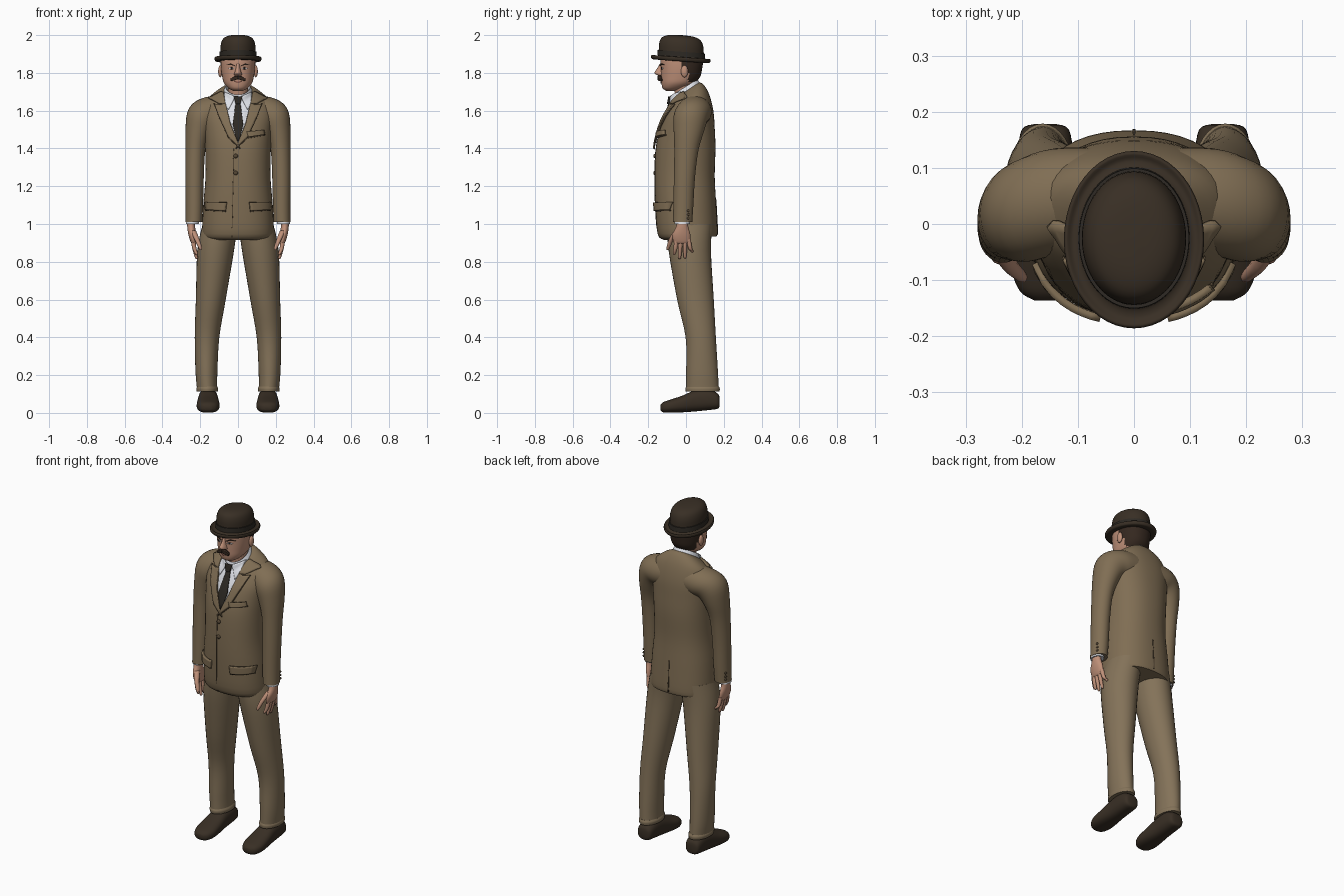
import bpy, bmesh, math
from mathutils import Vector, Matrix
from mathutils.bvhtree import BVHTree

cube = bpy.data.objects.get("Cube")
if cube:
    bpy.data.objects.remove(cube, do_unlink=True)


def material(name, *rgb):
    mat = bpy.data.materials.new(name)
    mat.use_nodes = True
    mat.diffuse_color = (*rgb, 1)
    mat.node_tree.nodes["Principled BSDF"].inputs["Base Color"].default_value = (*rgb, 1)
    return mat


JACKET = material("jacket_tan", .215, .155, .088)
TROUSER = material("trouser_tan", .23, .17, .10)
FELT = material("dark_brown_felt", .04, .028, .018)
SKIN = material("skin", .52, .28, .19)
HAIR = material("hair", .035, .021, .014)
WHITE = material("shirt_white", .76, .78, .83)
TIE = material("tie_dark", .026, .022, .017)
SEAM = material("seam_brown", .09, .063, .036)
LIP = material("lip", .36, .15, .11)
surfaces = {}


def finish(name, bm, mats, angle=50):
    """Turn a bmesh into a smooth shaded object and remember its surface."""
    bmesh.ops.recalc_face_normals(bm, faces=bm.faces)
    mesh = bpy.data.meshes.new(name)
    bm.to_mesh(mesh)
    surfaces[name] = BVHTree.FromBMesh(bm)
    bm.free()
    obj = bpy.data.objects.new(name, mesh)
    bpy.context.collection.objects.link(obj)
    for mat in mats:
        mesh.materials.append(mat)
    bpy.ops.object.select_all(action='DESELECT')
    obj.select_set(True)
    bpy.context.view_layer.objects.active = obj
    bpy.ops.object.shade_smooth_by_angle(angle=math.radians(angle))
    return obj


def spline(rings, steps):
    """Smoothly interpolate the ring settings."""
    out = []
    for i in range(len(rings) - 1):
        p = [Vector(rings[min(max(i + k, 0), len(rings) - 1)]) for k in (-1, 0, 1, 2)]
        for j in range(steps):
            t = j / steps
            m0, m1 = (p[2] - p[0]) / 2, (p[3] - p[1]) / 2
            d = p[2] - p[1]
            out.append(p[1] + m0 * t + (3 * d - 2 * m0 - m1) * t * t + (m0 + m1 - 2 * d) * t ** 3)
    return out + [Vector(rings[-1])]


def loft(name, rings, mats, side=1, power=2.0, seg=32, steps=4, rule=None):
    """Rings: x, y, z, half width, half depth, tilt about y, pitch about x."""
    bm = bmesh.new()
    loops = []
    for x, y, z, a, b, tilt, pitch in spline(rings, steps):
        rot = Matrix.Rotation(math.radians(-tilt), 3, 'Y') @ Matrix.Rotation(math.radians(pitch), 3, 'X')
        loop = []
        for k in range(seg):
            c, s = math.cos(k * math.tau / seg), math.sin(k * math.tau / seg)
            p = Vector((math.copysign(abs(c) ** (2 / power), c) * a,
                        math.copysign(abs(s) ** (2 / power), s) * b, 0))
            p = rot @ p + Vector((x, y, z))
            loop.append(bm.verts.new((p.x * side, p.y, p.z)))
        loops.append(loop)
    for lo, hi in zip(loops, loops[1:]):
        for k in range(seg):
            n = (k + 1) % seg
            bm.faces.new((lo[k], lo[n], hi[n], hi[k]))
    bm.faces.new(loops[0])
    bm.faces.new(loops[-1])
    if rule:
        for f in bm.faces:
            f.material_index = rule(f.calc_center_median())
    return finish(name, bm, mats)


def body(name, rows, mats, **kw):
    """Centred loft from rows of z, front y, back y, half width, pitch."""
    rings = [(0, (f + b) / 2, z, w, (b - f) / 2 / math.cos(math.radians(p)), 0, p) for z, f, b, w, p in rows]
    return loft(name, rings, mats, **kw)


def patch(name, outline, targets, mat, lift=.004, side=1, thick=.005, back=False):
    """Lay a flat x-z outline on the front or back of other parts."""
    bm = bmesh.new()
    face = bm.faces.new([bm.verts.new((x * side, 0, z)) for x, z in outline])
    bmesh.ops.triangulate(bm, faces=[face])
    bmesh.ops.subdivide_edges(bm, edges=bm.edges[:], cuts=6, use_grid_fill=True)
    way = -1 if back else 1
    for v in bm.verts[:]:
        hits = [surfaces[t].ray_cast(Vector((v.co.x, -way, v.co.z)), Vector((0, way, 0)))[0] for t in targets]
        ys = [h.y * way for h in hits if h]
        if ys:
            v.co.y = (min(ys) - lift) * way
        else:
            bm.verts.remove(v)
    obj = finish(name, bm, [mat])
    solid = obj.modifiers.new("thickness", 'SOLIDIFY')
    solid.thickness, solid.offset = thick, 0
    return obj


def blob(name, loc, size, mat):
    bm = bmesh.new()
    bmesh.ops.create_uvsphere(bm, u_segments=16, v_segments=10, radius=1,
                              matrix=Matrix.Translation(loc) @ Matrix.Diagonal((*size, 1)))
    return finish(name, bm, [mat])


# Jacket body, collar and neck
body("jacket", [(.925, -.115, .162, .182, 4), (.955, -.15, .167, .19, 3), (1.1, -.163, .16, .184, 0),
                (1.25, -.166, .152, .172, 0), (1.4, -.16, .156, .174, 0), (1.5, -.142, .152, .18, 3),
                (1.58, -.118, .145, .185, 8), (1.65, -.09, .122, .165, 20),
                (1.69, -.078, .092, .11, 30), (1.705, -.066, .07, .075, 33)], [JACKET], power=2.3, seg=48)
body("neck", [(1.65, -.05, .055, .054, 20), (1.78, -.07, .05, .052, 0)], [SKIN])
body("collar", [(1.66, -.085, .085, .086, 32), (1.69, -.08, .078, .08, 32), (1.72, -.073, .062, .067, 32),
                (1.722, -.068, .057, .062, 32), (1.69, -.06, .05, .056, 32)], [WHITE])

# Paired limbs
for side, word in ((1, "left"), (-1, "right")):
    loft(word + "_sleeve", [(.05, .05, 1.6, .085, .085, 80, 0), (.14, .04, 1.59, .088, .095, 65, 0),
                            (.19, .025, 1.56, .088, .092, 40, 0), (.213, .015, 1.49, .067, .08, 15, 0),
                            (.226, .002, 1.39, .053, .064, 2, 0), (.23, -.008, 1.25, .049, .056, 0, 0),
                            (.231, -.014, 1.1, .046, .053, 0, 0), (.233, -.018, 1.01, .044, .051, 0, 0)],
         [JACKET], side)
    loft(word + "_shirt_cuff", [(.24, -.02, 1.03, .034, .04, 0, 0), (.242, -.02, 1.0, .034, .04, 0, 0)],
         [WHITE], side, steps=1)
    loft(word + "_palm", [(.246, -.018, 1.03, .022, .03, 0, 0), (.248, -.02, .99, .021, .031, 0, 0),
                          (.243, -.024, .945, .02, .047, 0, 0), (.236, -.022, .905, .015, .045, 0, 0),
                          (.233, -.02, .895, .009, .036, 0, 0)], [SKIN], side, seg=20)
    fingers = [("index", -.05, -.062, .835), ("middle", -.028, -.034, .815),
               ("ring", -.006, -.005, .818), ("little", .013, .032, .848)]
    for label, y, tip, z in fingers:
        loft(f"{word}_{label}_finger", [(.238, y, .92, .012, .013, 0, 0), (.231, (y + tip) / 2, .87, .011, .011, 0, 0),
                                        (.22, tip, z + .008, .008, .008, 0, 0), (.219, tip, z, .003, .003, 0, 0)],
             [SKIN], side, seg=10, steps=3)
    loft(word + "_thumb", [(.238, -.045, .965, .016, .018, 0, 0), (.22, -.075, .925, .014, .014, 0, 0),
                           (.2, -.094, .875, .01, .01, 0, 0), (.198, -.097, .862, .004, .004, 0, 0)],
         [SKIN], side, seg=10, steps=3)
    for k in range(3):
        blob(f"{word}_cuff_button_{k}", (.27 * side, .012, 1.03 + k * .02), (.006, .007, .007), SEAM)

    # Trouser leg with a turned hem
    loft(word + "_trouser_leg", [(.095, .02, 1.0, .092, .12, 0, 0), (.118, .02, .86, .097, .112, 0, 0),
                                 (.144, .05, .6, .079, .097, 0, 0), (.164, .078, .4, .065, .08, 0, 0),
                                 (.167, .085, .22, .058, .084, 0, 0), (.164, .087, .135, .054, .086, 0, 0),
                                 (.163, .088, .115, .055, .088, 0, 0)], [TROUSER], side)
    loft(word + "_trouser_hem", [(.163, .088, .14, .053, .086, 0, 0), (.163, .088, .128, .058, .091, 0, 0),
                                 (.163, .088, .112, .056, .089, 0, 0)], [TROUSER], side)

    # Shoe running from heel to toe
    shoe = [(.178, .058, .02, .02), (.168, .062, .042, .04), (.12, .07, .05, .055), (.05, .064, .053, .056),
            (-.02, .047, .059, .044), (-.08, .036, .06, .035), (-.12, .03, .045, .027), (-.136, .028, .02, .014)]
    loft(word + "_shoe", [(.158, y, z, a, b, 0, 90) for y, z, a, b in shoe], [FELT], side, power=2.5)

# Head with hair on the back
body("head", [(1.705, -.105, -.06, .025, 0), (1.718, -.123, -.01, .05, 0), (1.745, -.13, .045, .074, 0),
              (1.78, -.132, .075, .084, 0), (1.82, -.133, .085, .09, 0), (1.86, -.135, .09, .092, 0),
              (1.9, -.13, .085, .09, 0)], [SKIN, HAIR], power=2.2, seg=48,
     rule=lambda c: int(c.y > .012 and c.z > 1.755 or c.y > -.02 and c.z > 1.815))
body("nose", [(1.785, -.14, -.1, .012, 0), (1.79, -.156, -.1, .021, 0), (1.802, -.167, -.1, .018, 0),
              (1.825, -.152, -.1, .012, 0), (1.85, -.138, -.1, .01, 0)], [SKIN], seg=16)
patch("mouth", [(-.022, 1.757), (.022, 1.757), (.0, 1.745)], ["head"], LIP, .002)
for side, word in ((1, "left"), (-1, "right")):
    blob(word + "_ear", (.094 * side, -.008, 1.808), (.011, .019, .032), SKIN)
    patch(word + "_moustache", [(0, 1.785), (.02, 1.782), (.036, 1.768), (.035, 1.757), (.015, 1.762), (0, 1.768)],
          ["head"], HAIR, .01, side, .02)
    patch(word + "_eye", [(.02, 1.824), (.033, 1.831), (.05, 1.824), (.035, 1.818)], ["head"], WHITE, .001, side, .003)
    patch(word + "_iris", [(.03, 1.83), (.04, 1.83), (.04, 1.819), (.03, 1.819)], ["head"], HAIR, .003, side, .003)
    patch(word + "_eyebrow", [(.014, 1.836), (.04, 1.85), (.064, 1.842), (.04, 1.843)], ["head"], HAIR, .004, side)

# Bowler hat: domed crown, band and rolled brim
body("hat", [(2.0, -.03, -.02, .004, -4), (1.996, -.09, .04, .05, -4), (1.98, -.128, .076, .079, -4),
             (1.945, -.143, .092, .092, -4), (1.89, -.146, .096, .094, -4), (1.878, -.165, .112, .108, -4),
             (1.884, -.181, .126, .121, -4), (1.875, -.186, .13, .125, -4), (1.862, -.177, .121, .118, -4),
             (1.862, -.14, .09, .09, -4)], [FELT], seg=48)
body("hat_band", [(1.885, -.151, .101, .099, -4), (1.912, -.15, .099, .098, -4)], [TIE], seg=48, steps=1)

# Shirt front and tie
chest = ["jacket", "collar"]
coat = ["jacket", "left_sleeve", "right_sleeve"]
patch("shirt_front", [(-.075, 1.69), (.075, 1.69), (.045, 1.55), (0, 1.43), (-.045, 1.55)], ["jacket"], WHITE)
patch("tie_blade", [(-.011, 1.645), (.011, 1.645), (.028, 1.53), (.008, 1.44), (-.008, 1.44), (-.028, 1.53)],
      chest, TIE, .01)
patch("tie_knot", [(-.022, 1.675), (.022, 1.675), (.012, 1.635), (-.012, 1.635)], chest, TIE, .014, thick=.012)

# Lapels, flaps and buttons
for side, word in ((1, "left"), (-1, "right")):
    patch(word + "_collar_wing", [(.014, 1.675), (.072, 1.7), (.07, 1.63), (.05, 1.605)], chest, WHITE, .01, side)
    patch(word + "_lapel", [(-.012, 1.4), (.05, 1.46), (.095, 1.56), (.125, 1.635), (.09, 1.63), (.066, 1.64),
                            (.04, 1.53)], coat, JACKET, .011, side, .009)
    patch(word + "_upper_lapel", [(.066, 1.635), (.1, 1.637), (.155, 1.668), (.088, 1.7), (.076, 1.695)],
          coat, JACKET, .012, side, .009)
    patch(word + "_lapel_edge", [(-.012, 1.396), (.05, 1.453), (.098, 1.558), (.127, 1.635), (.093, 1.56),
                                 (.046, 1.462)], coat, SEAM, .009, side, .008)
    patch(word + "_hip_flap", [(.06, 1.115), (.175, 1.115), (.17, 1.075), (.065, 1.07)], ["jacket"], JACKET, .01, side, .014)
    patch(word + "_hip_flap_shadow_line", [(.065, 1.07), (.17, 1.075), (.17, 1.07), (.065, 1.064)], ["jacket"],
          SEAM, .005, side)
patch("breast_flap", [(.045, 1.487), (.135, 1.497), (.14, 1.473), (.055, 1.46)], coat, JACKET, .012, thick=.014)
patch("breast_flap_line", [(.055, 1.46), (.14, 1.473), (.14, 1.468), (.055, 1.454)], coat, SEAM, .005)
for k, z in enumerate((1.36, 1.27)):
    blob(f"front_button_{k}", (-.012, -.165, z), (.012, .008, .012), SEAM)

# Front opening and back vent
patch("front_seam", [(-.024, 1.4), (-.02, 1.4), (-.03, .93), (-.034, .93)], ["jacket"], SEAM, .001, thick=.003)
patch("back_vent", [(-.002, 1.13), (.002, 1.13), (.003, .945), (-.003, .945)], ["jacket"], SEAM, .001,
      thick=.003, back=True)
